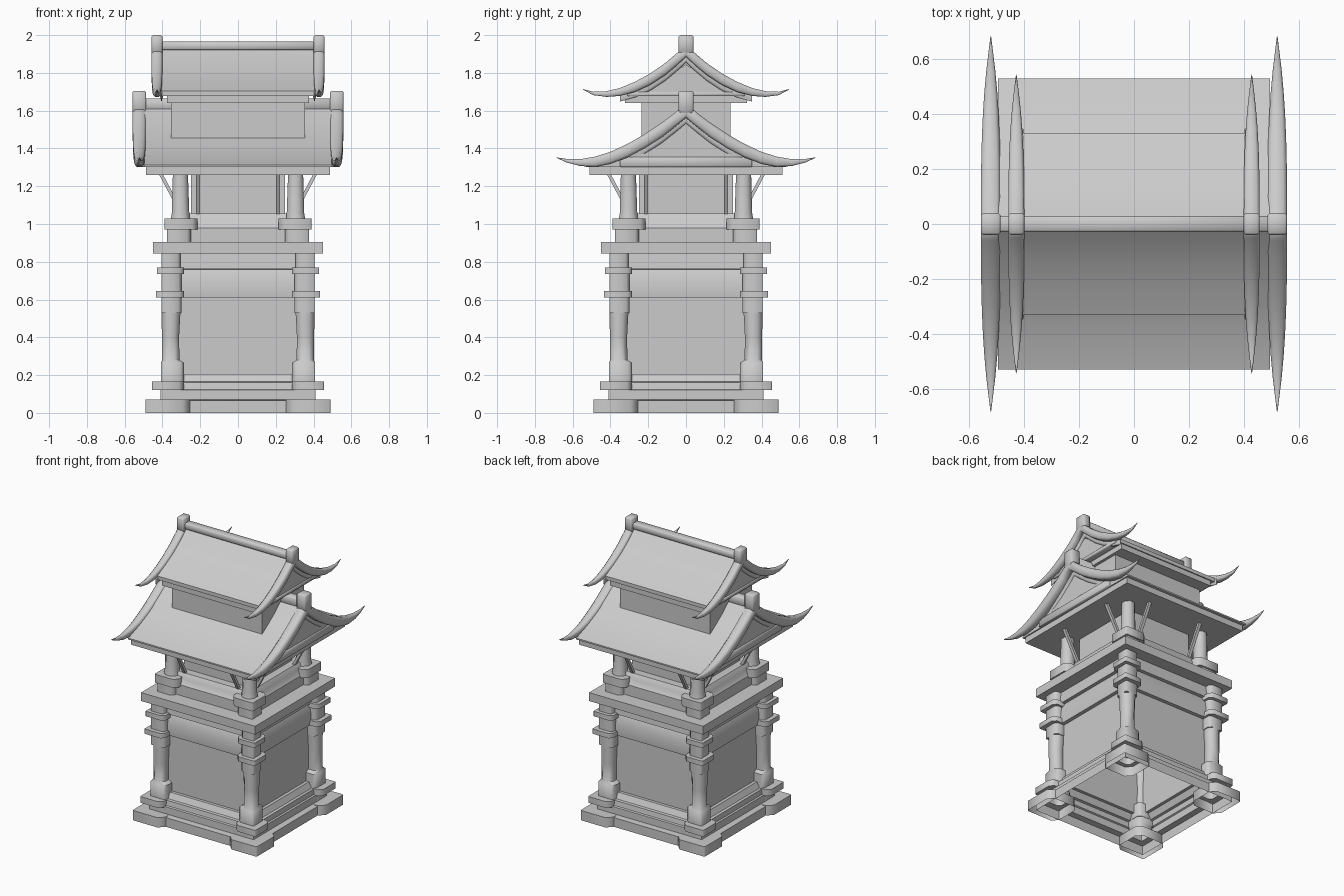
import bpy, bmesh, math

if "Cube" in bpy.data.objects:
    bpy.data.objects.remove(bpy.data.objects["Cube"])

GREY = (0.6, 0.6, 0.6, 1)
stone = bpy.data.materials.new("pale grey stone")
stone.use_nodes = True
stone.diffuse_color = GREY
stone.node_tree.nodes["Principled BSDF"].inputs["Base Color"].default_value = GREY


def finish(name, bm, angle=35):
    bmesh.ops.recalc_face_normals(bm, faces=bm.faces)
    mesh = bpy.data.meshes.new(name)
    bm.to_mesh(mesh)
    bm.free()
    mesh.materials.append(stone)
    obj = bpy.data.objects.new(name, mesh)
    bpy.context.collection.objects.link(obj)
    bpy.ops.object.select_all(action='DESELECT')
    obj.select_set(True)
    bpy.context.view_layer.objects.active = obj
    bpy.ops.object.shade_smooth_by_angle(angle=math.radians(angle))


def loft(name, rings, cap_start=True, cap_end=True, angle=35):
    """Skin a list of closed rings that have equal point counts."""
    bm = bmesh.new()
    loops = [[bm.verts.new(p) for p in ring] for ring in rings]
    for a, b in zip(loops, loops[1:]):
        for i in range(len(a)):
            j = (i + 1) % len(a)
            bm.faces.new((a[i], a[j], b[j], b[i]))
    if cap_start:
        bm.faces.new(loops[0])
    if cap_end:
        bm.faces.new(loops[-1])
    finish(name, bm, angle)


def square(z, hx, hy=None):
    hy = hy or hx
    return [(-hx, -hy, z), (hx, -hy, z), (hx, hy, z), (-hx, hy, z)]


def box(name, x, y, z, bevel):
    """Box from (min, max) ranges, with chamfered edges."""
    bm = bmesh.new()
    bmesh.ops.create_cube(bm, size=1)
    for v in bm.verts:
        v.co = [r[0] + (c + 0.5) * (r[1] - r[0]) for c, r in zip(v.co, (x, y, z))]
    bmesh.ops.bevel(bm, geom=bm.edges[:], offset=bevel, segments=1, affect='EDGES')
    finish(name, bm, 50)


def column(name, sx, sy, sections):
    """Corner column of stacked squares; shafts are octagonal, blocks keep a crisp outer corner."""
    rings = []
    for z, a, b, kind in sections:
        c = (b - a) * (0.28 if kind == "shaft" else 0.16)
        d = c if kind == "shaft" else (b - a) * 0.03
        pts = [(a + c, a), (b - c, a), (b, a + c), (b, b - d),
               (b - d, b), (a + c, b), (a, b - c), (a, a + c)]
        rings.append([(sx * p, sy * q, z) for p, q in pts])
    loft(name, rings, cap_start=False, angle=50)


# Hollow body, open below: plinth, panels, sloped lintel, cornice, upper storey
body = [(0, .45), (.065, .45), (.07, .41), (.12, .41), (.125, .4), (.16, .395),
        (.165, .38), (.205, .36), (.205, .338), (.61, .338),
        (.61, .365), (.64, .368), (.69, .365), (.735, .357), (.76, .345), (.762, .368),
        (.845, .36), (.845, .45), (.905, .45), (.905, .34), (.98, .34),
        (.985, .335), (1.02, .327), (1.055, .305), (1.055, .25), (1.27, .25)]
loft("body_walls", [square(z, h) for z, h in body], cap_start=False)

# Corner columns on both storeys: (height, inner, outer, kind)
B, S = "block", "shaft"
lower = [(0, .255, .49, B), (.07, .255, .49, B), (.07, .285, .41, B), (.12, .285, .41, B),
         (.12, .287, .455, B), (.165, .287, .455, B), (.165, .285, .408, B),
         (.265, .285, .408, B), (.28, .31, .402, S), (.4, .312, .403, S),
         (.53, .305, .405, S), (.53, .3, .405, B), (.61, .3, .405, B), (.61, .285, .435, B),
         (.645, .285, .435, B), (.645, .3, .405, B), (.735, .3, .405, B), (.735, .285, .43, B),
         (.77, .285, .43, B), (.77, .305, .405, B), (.85, .305, .405, B)]
upper = [(.9, .25, .375, B), (.97, .25, .375, B), (.97, .215, .388, B), (1.03, .215, .388, B),
         (1.03, .255, .355, S), (1.06, .258, .35, S), (1.265, .265, .345, S)]
for sx, side in ((1, "left"), (-1, "right")):
    for sy, end in ((-1, "front"), (1, "back")):
        column(f"{end}_{side}_column", sx, sy, lower)
        column(f"{end}_{side}_upper_post", sx, sy, upper)
        # Slanted eave braces, one facing each way
        for swap in (False, True):
            path = [(.285, 1.05), (.305, 1.05), (.418, 1.262), (.397, 1.262)]
            rings = []
            for along in (.2, .222):
                ring = []
                for out, z in path:
                    x, y = (out, along) if swap else (along, out)
                    ring.append((sx * x, sy * y, z))
                rings.append(ring)
            loft(f"{end}_{side}_brace_{'side' if swap else 'face'}", rings)


def bargeboard(name, x, curve, width, drop=0.0, depth=0.0):
    """Upswept gable board tapering to a point at both tips."""
    reach = curve[-1][0]
    full = [(-y, t, b) for y, t, b in reversed(curve[1:])] + curve
    rings = []
    for y, top, low in full:
        w = max(width * (1 - abs(y / reach) ** 3), 0.001)
        t, b = top - drop, low - depth
        m = (t - b) * 0.2
        rings.append([(x - w, y, b + m), (x - w, y, t - m), (x - w * .6, y, t),
                      (x + w * .6, y, t), (x + w, y, t - m), (x + w, y, b + m),
                      (x + w * .6, y, b), (x - w * .6, y, b)])
    loft(name, rings, angle=75)


def roof(tag, half, sheet, soffit, curve, board_x, width, ridge, post_top, panel):
    # Concave roof with a flat underside
    outline = [(-y, z) for y, z in reversed(sheet[1:])] + sheet
    outline += [(sheet[-1][0], soffit), (-sheet[-1][0], soffit)]
    loft(f"{tag}_roof", [[(x, y, z) for y, z in outline] for x in (-half, half)])
    box(f"{tag}_ridge_beam", (-half, half), (-.03, .03), ridge, .008)
    span, base, apex = panel
    for s, side in ((1, "left"), (-1, "right")):
        x = s * board_x
        bargeboard(f"{tag}_{side}_bargeboard", x, curve, width)
        # Stepped trim, tie beam and triangular panel in the gable
        trim = [p for p in curve if p[0] <= span + .12]
        bargeboard(f"{tag}_{side}_gable_trim", s * half, trim, .018, .03, .03)
        ends = sorted((s * (half - .02), s * (half + .016)))
        box(f"{tag}_{side}_gable_tie", ends, (-span - .08, span + .08), (soffit, base), .003)
        loft(f"{tag}_{side}_gable_panel",
             [[(px, -span, base), (px, span, base), (px, 0, apex)]
              for px in (s * (half - .02), s * (half + .008))])
        # Post at the ridge end
        box(f"{tag}_{side}_ridge_post", (x - width, x + width), (-.04, .04),
            (ridge[0] - .02, post_top), .008)


# Lower roof on its eave slab
loft("lower_eave_slab", [square(z, .487, .51) for z in (1.26, 1.31)])
roof("lower", .495,
     [(0, 1.635), (.1, 1.545), (.2, 1.477), (.3, 1.412), (.42, 1.35), (.53, 1.312)], 1.302,
     [(0, 1.64, 1.562), (.06, 1.588, 1.512), (.13, 1.535, 1.457), (.22, 1.475, 1.4),
      (.31, 1.424, 1.352), (.4, 1.382, 1.318), (.48, 1.357, 1.302), (.56, 1.343, 1.307),
      (.63, 1.344, 1.325), (.685, 1.353, 1.35)],
     .522, .036, (1.60, 1.665), 1.705, (.27, 1.355, 1.55))

# Upper lantern storey and its roof
loft("lantern_walls", [square(z, .355, .235) for z in (1.36, 1.65)])
loft("upper_eave_slab", [square(z, .375, .322) for z in (1.64, 1.685)])
roof("upper", .405,
     [(0, 1.93), (.07, 1.865), (.15, 1.806), (.24, 1.75), (.33, 1.703)], 1.677,
     [(0, 1.95, 1.885), (.05, 1.903, 1.838), (.11, 1.852, 1.788), (.19, 1.797, 1.736),
      (.27, 1.753, 1.699), (.35, 1.72, 1.678), (.42, 1.703, 1.673), (.49, 1.7, 1.682),
      (.545, 1.714, 1.711)],
     .429, .029, (1.92, 1.965), 2.0, (.23, 1.7, 1.845))
